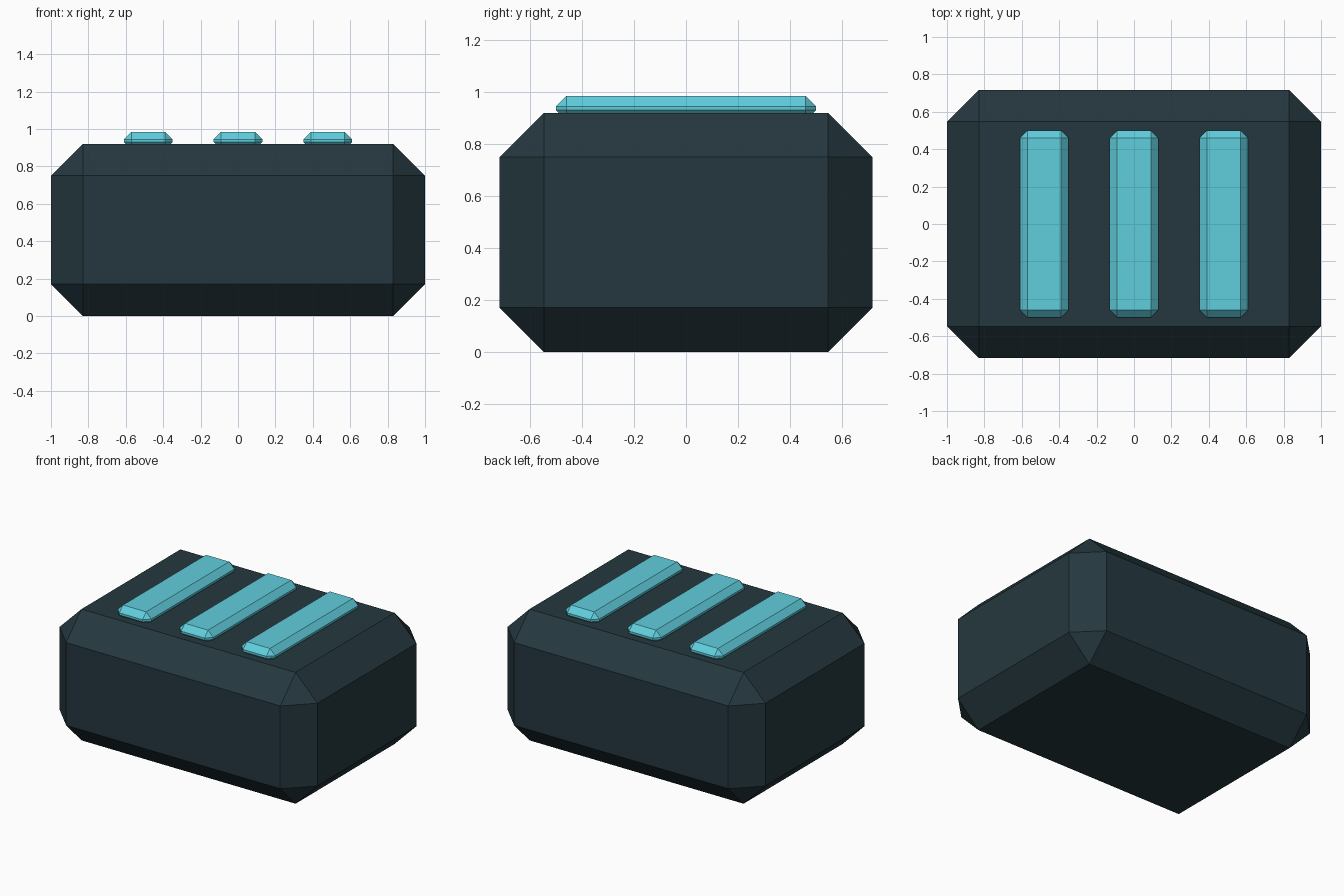
import bpy
import bmesh
from mathutils import Vector

# Remove the default cube
default = bpy.data.objects.get("Cube")
if default:
    bpy.data.objects.remove(default, do_unlink=True)


def make_material(name, rgb):
    mat = bpy.data.materials.new(name)
    mat.use_nodes = True
    colour = (*rgb, 1.0)
    mat.diffuse_color = colour
    mat.node_tree.nodes["Principled BSDF"].inputs["Base Color"].default_value = colour
    return mat


def chamfered_box(name, size, centre, chamfer, mat):
    """Flat-shaded box with one flat chamfer on every edge."""
    bm = bmesh.new()
    bmesh.ops.create_cube(bm, size=1.0)
    bmesh.ops.scale(bm, vec=Vector(size), verts=bm.verts)
    bmesh.ops.bevel(bm, geom=bm.edges[:], offset=chamfer, offset_type='OFFSET',
                    segments=1, profile=0.5, affect='EDGES')
    bmesh.ops.recalc_face_normals(bm, faces=bm.faces)
    mesh = bpy.data.meshes.new(name)
    bm.to_mesh(mesh)
    bm.free()
    mesh.materials.append(mat)
    obj = bpy.data.objects.new(name, mesh)
    obj.location = centre
    bpy.context.collection.objects.link(obj)
    return obj


dark_slate = make_material("dark slate", (0.018, 0.039, 0.049))
bright_cyan = make_material("bright cyan", (0.117, 0.62, 0.73))

# Main block
chamfered_box("body", (2.0, 1.435, 0.92), (0, 0, 0.46), 0.17, dark_slate)

# Three raised strips, partly sunk into the top
for label, x in (("right", -0.48), ("middle", 0.0), ("left", 0.48)):
    chamfered_box(label + "_strip", (0.26, 1.0, 0.095), (x, 0, 0.9375), 0.04, bright_cyan)
